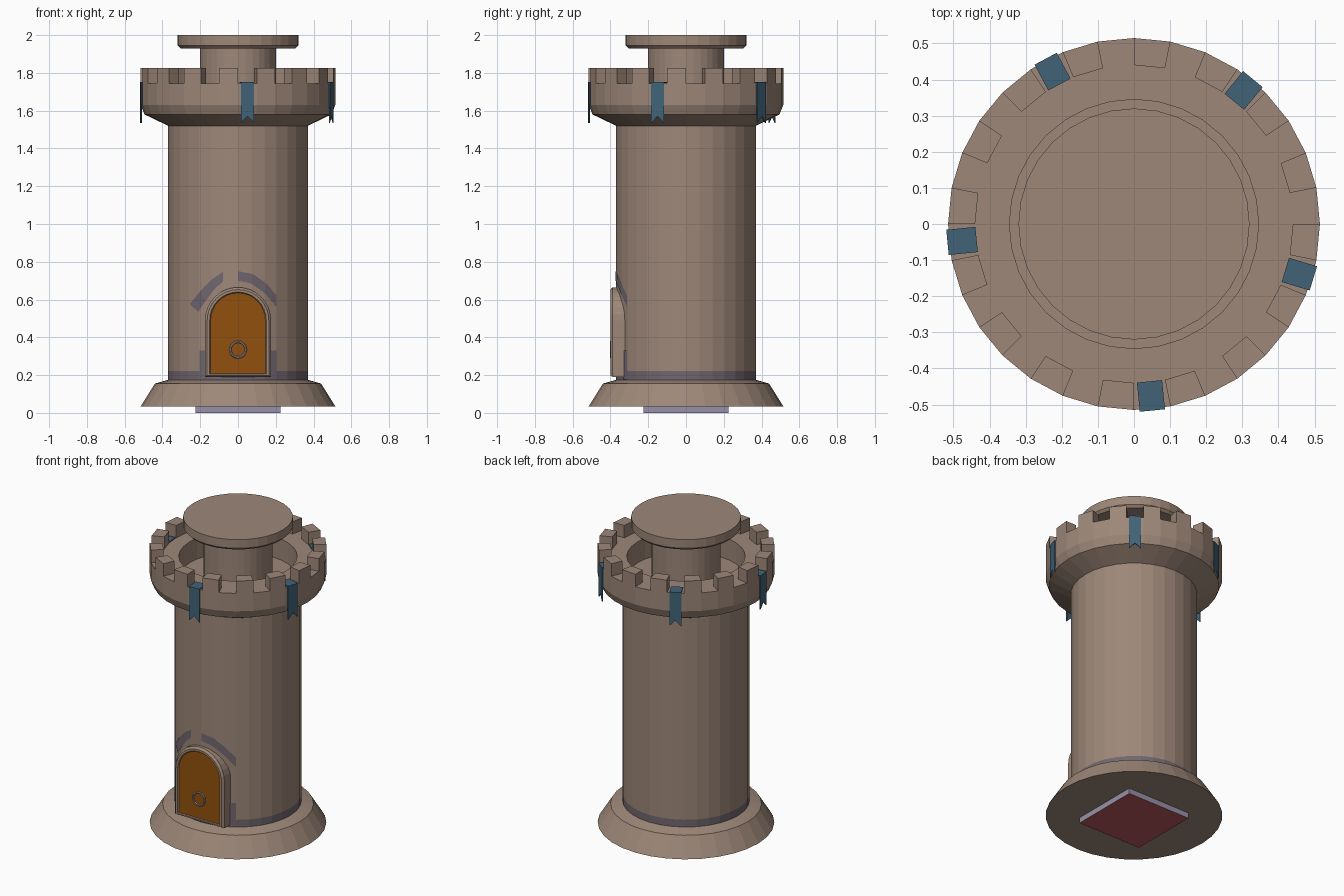
import bpy, bmesh, math

if "Cube" in bpy.data.objects:
    bpy.data.objects.remove(bpy.data.objects["Cube"])

N = 32


def material(name, r, g, b):
    m = bpy.data.materials.new(name)
    m.diffuse_color = (r, g, b, 1)
    m.use_nodes = True
    m.node_tree.nodes["Principled BSDF"].inputs["Base Color"].default_value = m.diffuse_color
    return m


STONE = material("brown stone", 0.34, 0.245, 0.19)
TRIM = material("dark grey stone", 0.165, 0.135, 0.16)
GREY = material("lavender grey", 0.31, 0.285, 0.39)
WOOD = material("orange wood", 0.29, 0.08, 0.004)
BLUE = material("banner blue", 0.052, 0.125, 0.185)
RED = material("underside red", 0.5, 0.1, 0.11)


def make(name, verts, faces, mats, rule=None, recalc=True):
    me = bpy.data.meshes.new(name)
    me.from_pydata(verts, [], faces)
    for m in mats:
        me.materials.append(m)
    bm = bmesh.new()
    bm.from_mesh(me)
    if recalc:
        bmesh.ops.recalc_face_normals(bm, faces=bm.faces)
    if rule:
        for f in bm.faces:
            f.material_index = rule(f)
    bm.to_mesh(me)
    bm.free()
    ob = bpy.data.objects.new(name, me)
    bpy.context.collection.objects.link(ob)
    return ob


def loft(name, rings, mats, rule=None):
    """Join equal closed rings of points and cap both ends."""
    n = len(rings[0])
    verts = [p for r in rings for p in r]
    faces = [(k * n + i, k * n + (i + 1) % n, (k + 1) * n + (i + 1) % n, (k + 1) * n + i)
             for k in range(len(rings) - 1) for i in range(n)]
    faces.append(tuple(range(n)))
    faces.append(tuple(range(len(verts) - n, len(verts))))
    return make(name, verts, faces, mats, rule)


def polar(r, a, z):
    return (r * math.cos(a), r * math.sin(a), z)


def turned(name, profile, mats, rule=None):
    rings = [[polar(r, 2 * math.pi * i / N, z) for i in range(N)] for r, z in profile]
    return loft(name, rings, mats, rule)


# square plate under the tower, red underneath
s = 0.225
loft("bottom_plate", [[(-s, -s, z), (s, -s, z), (s, s, z), (-s, s, z)] for z in (0, 0.035)],
     [GREY, RED], lambda f: 1 if f.calc_center_median().z < 0.01 else 0)

# foot, shaft with painted band, and crown with sunken roof, as one turned body
turned("tower_body",
       [(0.515, 0.035), (0.44, 0.155), (0.37, 0.175), (0.37, 0.222), (0.37, 1.52),
        (0.495, 1.58), (0.515, 1.63), (0.515, 1.745), (0.345, 1.745), (0.345, 1.61)],
       [STONE, TRIM], lambda f: 1 if 0.18 < f.calc_center_median().z < 0.22 else 0)

# turret and its cap
turned("roof_turret", [(0.2, 1.605), (0.2, 1.94)], [STONE])
turned("turret_cap", [(0.305, 1.93), (0.32, 1.945), (0.32, 2.0)], [STONE])

# merlons: every second side of the crown
step = 2 * math.pi / N
for k in range(16):
    a, b = (2 * k + 1) * step, (2 * k + 2) * step
    loft("merlon", [[polar(0.44, a, z), polar(0.515, a, z), polar(0.515, b, z), polar(0.44, b, z)]
                    for z in (1.743, 1.825)], [STONE])

# five swallow-tailed banners folded over the gaps
for k in range(5):
    a = -7.5 * step + 6 * k * step
    ca, sa = math.cos(a), math.sin(a)
    w = 0.035

    def place(r, t, z):
        return (r * ca - t * sa, r * sa + t * ca, z)

    hang = [(-w, 1.752), (w, 1.752), (w, 1.535), (0, 1.57), (-w, 1.535)]
    loft("banner", [[place(r, t, z) for t, z in hang] for r in (0.513, 0.519)], [BLUE])
    fold = [(0.438, -w), (0.519, -w), (0.519, w), (0.438, w)]
    loft("banner_fold", [[place(r, t, z) for r, t in fold] for z in (1.746, 1.752)], [BLUE])


# door frame with rounded top, wooden door filling it
def arch(off, y):
    w, bottom, mid = 0.175 - off, 0.19 + off * 0.6, 0.49
    pts = [(-w, y, bottom), (w, y, bottom)]
    return pts + [(w * math.cos(math.pi * i / 16), y, mid + w * math.sin(math.pi * i / 16))
                  for i in range(17)]


loft("door_and_frame",
     [arch(0, -0.31), arch(0, -0.388), arch(0.012, -0.4), arch(0.025, -0.4), arch(0.03, -0.393)],
     [STONE, WOOD],
     lambda f: 1 if len(f.verts) > 4 and f.calc_center_median().y < -0.38 else 0)

# door ring
bpy.ops.mesh.primitive_torus_add(major_radius=0.041, minor_radius=0.006, major_segments=20,
                                 minor_segments=6, location=(0, -0.397, 0.335),
                                 rotation=(math.pi / 2, 0, 0))
ring = bpy.context.object
ring.name = "door_ring"
ring.data.materials.append(GREY)


# painted stone trim wrapped on the shaft around the door
def wrapped(name, lower, upper):
    rows = [[(x, -math.sqrt(0.373 ** 2 - x * x), z) for x, z in row] for row in (lower, upper)]
    n = len(lower)
    make(name, rows[0] + rows[1], [(i, i + 1, n + i + 1, n + i) for i in range(n - 1)],
         [TRIM], recalc=False)


wrapped("left_arch_trim",
        [(-0.21, 0.535), (-0.17, 0.595), (-0.125, 0.655), (-0.08, 0.695)],
        [(-0.255, 0.575), (-0.2, 0.645), (-0.14, 0.705), (-0.08, 0.747)])
wrapped("right_arch_trim",
        [(0, 0.70), (0.07, 0.685), (0.14, 0.635), (0.205, 0.56)],
        [(0, 0.75), (0.08, 0.735), (0.15, 0.685), (0.205, 0.62)])
for x0, x1 in ((-0.205, -0.165), (0.165, 0.205)):
    m = (x0 + x1) / 2
    wrapped("door_side_trim", [(x, 0.176) for x in (x0, m, x1)], [(x, 0.33) for x in (x0, m, x1)])
